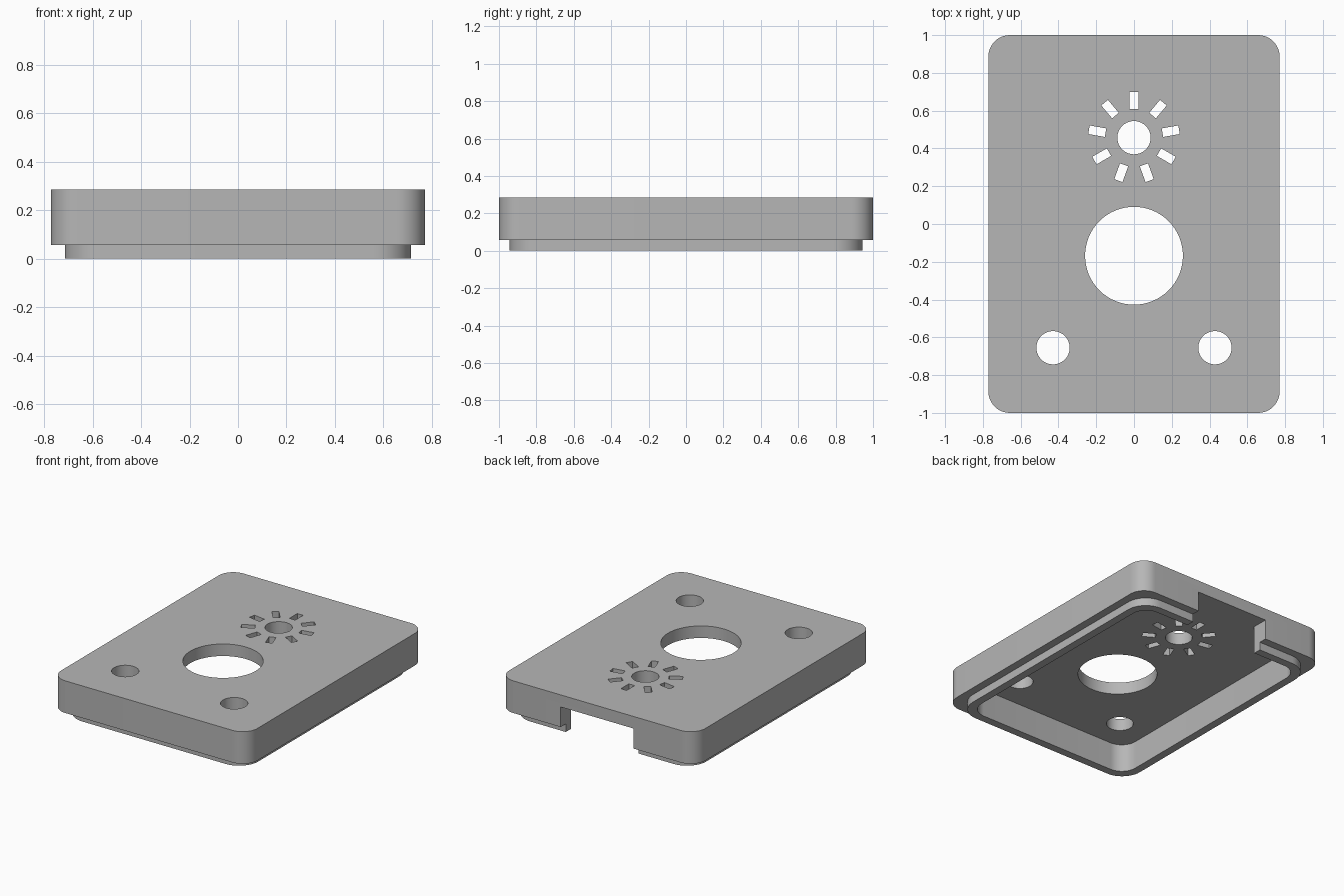
import bpy, bmesh, math
from mathutils import Matrix, Vector

if "Cube" in bpy.data.objects:
    bpy.data.objects.remove(bpy.data.objects["Cube"])

MM = 2 / 70                      # one design unit
TOP, CEILING, LEDGE = 10 * MM, 7 * MM, 2 * MM

grey = bpy.data.materials.new("plain_grey")
grey.use_nodes = True
colour = (0.47, 0.47, 0.47, 1)
grey.diffuse_color = colour
grey.node_tree.nodes["Principled BSDF"].inputs["Base Color"].default_value = colour


def prism(name, outline, z0, z1):
    """Extrude a flat outline between two heights."""
    bm = bmesh.new()
    face = bm.faces.new([bm.verts.new((x, y, z0)) for x, y in outline])
    grown = bmesh.ops.extrude_face_region(bm, geom=[face])
    verts = [v for v in grown["geom"] if isinstance(v, bmesh.types.BMVert)]
    bmesh.ops.translate(bm, verts=verts, vec=(0, 0, z1 - z0))
    bmesh.ops.recalc_face_normals(bm, faces=bm.faces)
    mesh = bpy.data.meshes.new(name)
    bm.to_mesh(mesh)
    bm.free()
    mesh.materials.append(grey)
    obj = bpy.data.objects.new(name, mesh)
    bpy.context.collection.objects.link(obj)
    return obj


def arc(cx, cy, r, start, sweep, steps):
    return [(cx + r * math.cos(start + sweep * i / steps),
             cy + r * math.sin(start + sweep * i / steps)) for i in range(steps + 1)]


def rounded_rect(width, depth, r):
    points = []
    for i, (sx, sy) in enumerate([(1, 1), (-1, 1), (-1, -1), (1, -1)]):
        points += arc(sx * (width / 2 - r), sy * (depth / 2 - r), r,
                      i * math.pi / 2, math.pi / 2, 12)
    return points


def circle(cx, cy, r):
    return arc(cx, cy, r, 0, math.tau, 64)[:-1]


def box(x0, x1, y0, y1):
    return [(x0, y0), (x1, y0), (x1, y1), (x0, y1)]


def combine(target, tool, operation):
    """Apply a boolean and discard the tool."""
    mod = target.modifiers.new("combine", "BOOLEAN")
    mod.operation, mod.solver, mod.object = operation, "EXACT", tool
    bpy.context.view_layer.objects.active = target
    bpy.ops.object.modifier_apply(modifier=mod.name)
    bpy.data.objects.remove(tool)


# Lid body with the narrower lip below it
lid = prism("lid", rounded_rect(54 * MM, 70 * MM, 4 * MM), LEDGE, TOP)
lip = prism("lip", rounded_rect(50 * MM, 66 * MM, 5.3 * MM), 0, 4 * MM)
combine(lid, lip, "UNION")

# Hollow underside and the cable notch through the back wall
cavity = prism("cavity", rounded_rect(46 * MM, 62 * MM, 4 * MM), -MM, CEILING)
combine(lid, cavity, "DIFFERENCE")
notch = prism("notch", box(-10 * MM, 10 * MM, 0.8, 1.1), -MM, CEILING)
combine(lid, notch, "DIFFERENCE")

# Round holes: large centre, dial, and two at the front
dial = Vector((0, 0.457))
holes = [(0, -0.168, 0.259), (dial.x, dial.y, 0.088)]
holes += [(side * 15 * MM, -0.655, 0.088) for side in (-1, 1)]
for hole in holes:
    combine(lid, prism("hole", circle(*hole), 0.1, 0.4), "DIFFERENCE")

# Nine radial slots around the dial hole
for i in range(9):
    turn = Matrix.Rotation(i * math.tau / 9, 2)
    corners = [turn @ Vector(p) + dial for p in box(-0.023, 0.023, 0.153, 0.242)]
    combine(lid, prism("slot", corners, 0.1, 0.4), "DIFFERENCE")

bpy.ops.object.select_all(action="DESELECT")
lid.select_set(True)
bpy.context.view_layer.objects.active = lid
bpy.ops.object.shade_smooth_by_angle(angle=math.radians(30))
